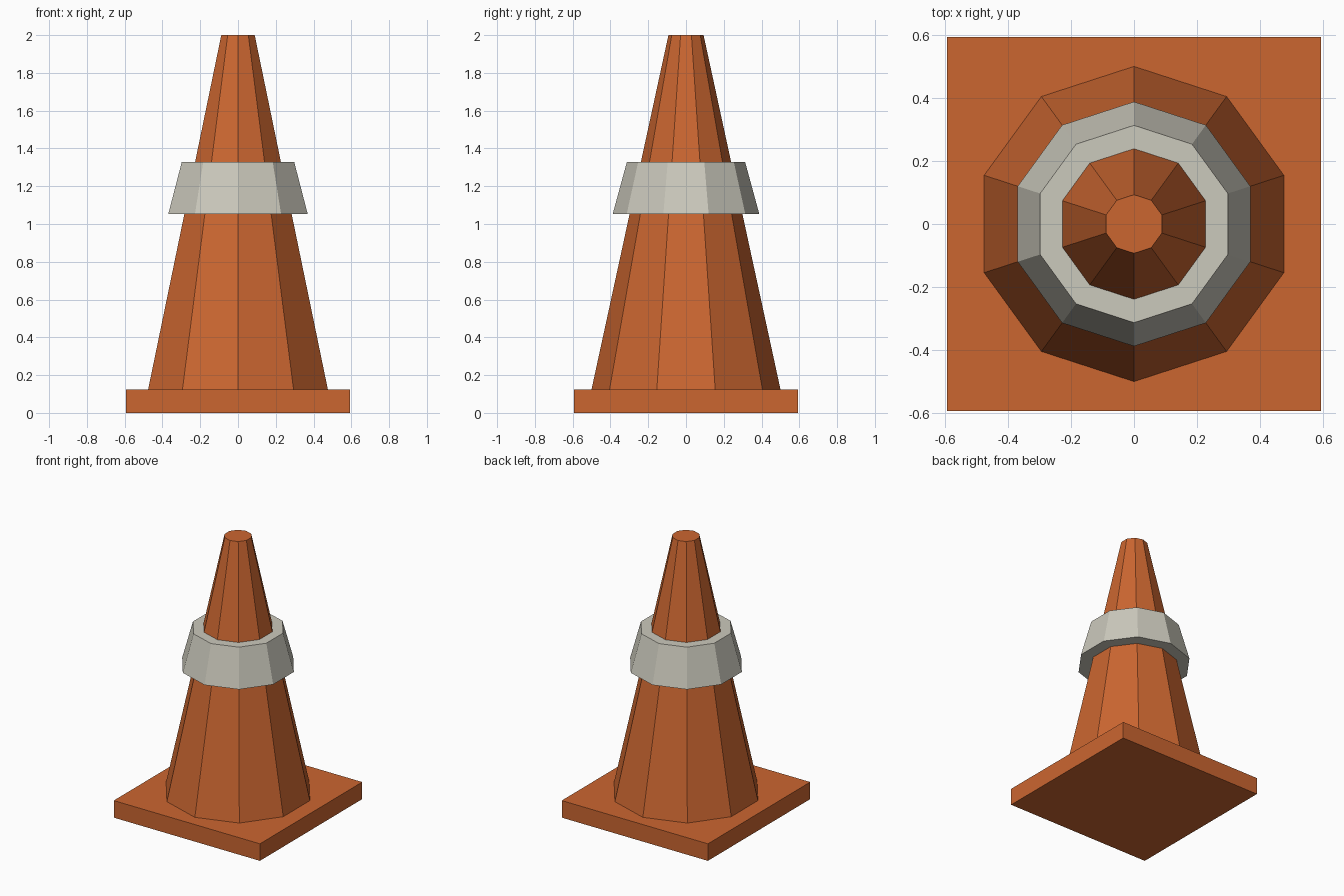
import bpy, math

SIDES = 10

cube = bpy.data.objects.get("Cube")
if cube:
    bpy.data.objects.remove(cube, do_unlink=True)


def make_material(name, rgb):
    mat = bpy.data.materials.new(name)
    mat.use_nodes = True
    colour = (*rgb, 1.0)
    mat.diffuse_color = colour
    mat.node_tree.nodes["Principled BSDF"].inputs["Base Color"].default_value = colour
    return mat


def frustum(name, sides, start_angle, bottom, top, mat):
    """Flat-sided capped solid; bottom and top are (radius, height)."""
    verts = []
    for radius, z in (bottom, top):
        for i in range(sides):
            a = start_angle + math.tau * i / sides
            verts.append((radius * math.cos(a), radius * math.sin(a), z))
    faces = [(i, (i + 1) % sides, sides + (i + 1) % sides, sides + i)
             for i in range(sides)]
    faces.append(tuple(reversed(range(sides))))
    faces.append(tuple(range(sides, 2 * sides)))
    mesh = bpy.data.meshes.new(name)
    mesh.from_pydata(verts, [], faces)
    mesh.materials.append(mat)
    obj = bpy.data.objects.new(name, mesh)
    bpy.context.collection.objects.link(obj)
    return obj


orange = make_material("orange", (0.60, 0.133, 0.03))
pale_grey = make_material("pale grey", (0.60, 0.585, 0.505))

# Square foot
frustum("base_plate", 4, math.pi / 4,
        (0.593 * math.sqrt(2), 0.0), (0.593 * math.sqrt(2), 0.125), orange)

# Tapered body with a corner towards the back
frustum("cone_body", SIDES, math.pi / 2, (0.5, 0.125), (0.093, 2.0), orange)

# Flared collar around the body
frustum("collar", SIDES, math.pi / 2, (0.388, 1.053), (0.313, 1.328), pale_grey)
